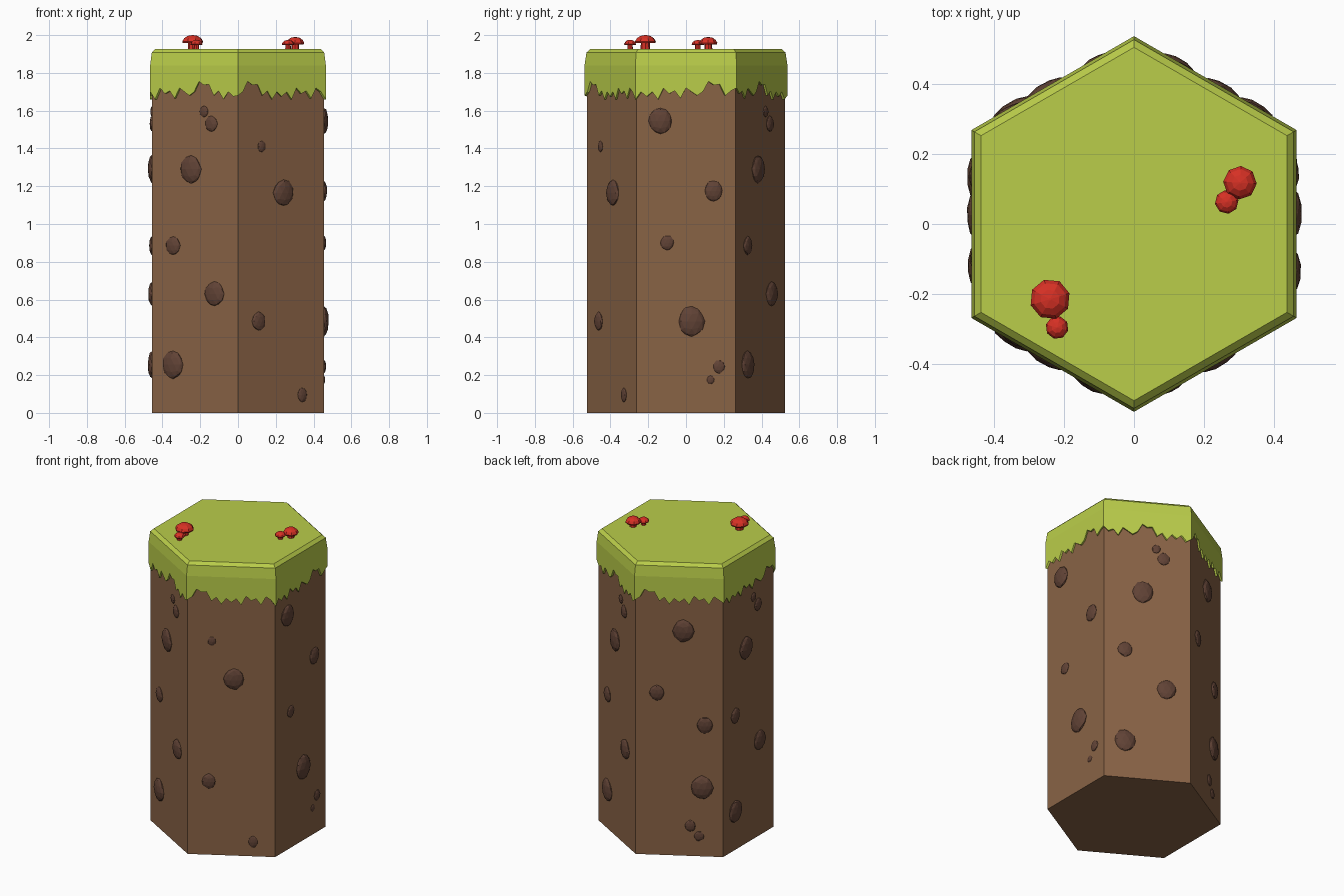
import bpy, bmesh, math, random
from mathutils import Matrix, Vector

if "Cube" in bpy.data.objects:
    bpy.data.objects.remove(bpy.data.objects["Cube"])

random.seed(4)


def material(name, rgb):
    m = bpy.data.materials.new(name)
    m.diffuse_color = (*rgb, 1)
    m.use_nodes = True
    m.node_tree.nodes["Principled BSDF"].inputs["Base Color"].default_value = m.diffuse_color
    return m


DIRT = material("dirt brown", (0.25, 0.125, 0.06))
STONE = material("dark stone", (0.118, 0.055, 0.036))
GRASS = material("grass green", (0.49, 0.61, 0.068))
RED = material("mushroom red", (0.68, 0.03, 0.018))


def finish(name, bm, mat):
    bmesh.ops.recalc_face_normals(bm, faces=bm.faces[:])
    me = bpy.data.meshes.new(name)
    bm.to_mesh(me)
    bm.free()
    me.materials.append(mat)
    ob = bpy.data.objects.new(name, me)
    bpy.context.collection.objects.link(ob)
    return ob


def lathe(name, profile, sides, mat, centre=(0, 0), turn=0.0):
    """Closed faceted solid from (radius, z) rings, capped at both ends."""
    bm = bmesh.new()
    rings = []
    for r, z in profile:
        rings.append([bm.verts.new((centre[0] + r * math.cos(turn + k * math.tau / sides),
                                    centre[1] + r * math.sin(turn + k * math.tau / sides), z))
                      for k in range(sides)])
    for a, b in zip(rings, rings[1:]):
        for k in range(sides):
            n = (k + 1) % sides
            bm.faces.new((a[k], a[n], b[n], b[k]))
    bm.faces.new(rings[0][::-1])
    bm.faces.new(rings[-1])
    return finish(name, bm, mat)


# Hexagonal dirt column, corners on the y axis
R = 0.525
APOTHEM = R * math.cos(math.pi / 6)
lathe("dirt_column", [(R, 0), (R, 1.84)], 6, DIRT, turn=math.pi / 2)

# Grass cap: bevelled hexagon with a ragged skirt hanging over the dirt
JAG = [1.68, 1.70, 1.755, 1.735, 1.74, 1.68, 1.705, 1.66, 1.70, 1.675,
       1.70, 1.66, 1.72, 1.69, 1.705, 1.665, 1.72, 1.70]


def hexagon(r):
    return [Vector((r * math.cos(math.pi / 2 + k * math.pi / 3),
                    r * math.sin(math.pi / 2 + k * math.pi / 3), 0)) for k in range(6)]


bm = bmesh.new()
rings = [[bm.verts.new(c + Vector((0, 0, z))) for c in hexagon(r)]
         for r, z in ((0.505, 1.927), (0.527, 1.908), (0.537, 1.84))]
bm.faces.new(rings[0])
for a, b in zip(rings, rings[1:]):
    for k in range(6):
        n = (k + 1) % 6
        bm.faces.new((a[k], a[n], b[n], b[k]))
outer, inner, upper = [], [], []
ho, hi = hexagon(0.537), hexagon(0.523)
for k in range(6):
    n = (k + 1) % 6
    shift = (0, 5, 10, 0, 7, 12)[k]
    for i in range(len(JAG)):
        t = i / len(JAG)
        z = JAG[(i + shift) % len(JAG)]
        po, pi_ = ho[k].lerp(ho[n], t), hi[k].lerp(hi[n], t)
        upper.append(rings[2][k] if i == 0 else bm.verts.new((po.x, po.y, 1.84)))
        outer.append(bm.verts.new((po.x, po.y, z)))
        inner.append(bm.verts.new((pi_.x, pi_.y, z)))
for i in range(len(outer)):
    j = (i + 1) % len(outer)
    bm.faces.new((upper[i], outer[i], outer[j], upper[j]))
    bm.faces.new((outer[i], inner[i], inner[j], outer[j]))
finish("grass_cap", bm, GRASS)

# Stones on each side: (position along side, height, half width, half height)
A = [(-.026, 1.29, .064, .075), (.10, 1.53, .037, .042), (.055, 1.595, .026, .03),
     (-.135, .885, .044, .05), (.118, .63, .058, .066), (-.135, .255, .064, .074)]
B = [(-.135, 1.545, .063, .071), (.145, 1.175, .048, .055), (-.10, .90, .036, .04),
     (.03, .485, .07, .08), (.175, .245, .031, .036), (.13, .175, .02, .022)]
C = [(-.118, 1.41, .025, .03), (.015, 1.165, .062, .07),
     (-.136, .485, .042, .05), (.13, .095, .028, .04)]
D = [(.024, 1.482, .066, .075), (-.135, 1.07, .046, .052), (.153, .866, .049, .056),
     (.135, .454, .068, .078), (.065, .198, .033, .038), (.118, .133, .03, .033)]
for angle, name, stones in ((0, "right", B), (60, "back_right", A), (120, "back_left", D),
                            (180, "left", A), (240, "front_left", A), (300, "front_right", C)):
    bm = bmesh.new()
    turn = Matrix.Rotation(math.radians(angle), 4, 'Z')
    for u, z, w, h in stones:
        spot = turn @ Matrix.Translation((APOTHEM, u, z)) @ Matrix.Diagonal((0.36 * w, w, h, 1))
        new = bmesh.ops.create_icosphere(bm, subdivisions=2, radius=1)["verts"]
        for v in new:
            v.co *= random.uniform(0.94, 1.04)
            v.co = spot @ v.co
    finish("stones_" + name, bm, STONE)

# Mushrooms in two pairs: (x, y, cap radius, cap rim height, top height)
for i, (x, y, r, rim, top) in enumerate(((-.24, -.215, .058, 1.957, 2.0),
                                         (-.22, -.296, .033, 1.947, 1.975),
                                         (.303, .118, .048, 1.951, 1.99),
                                         (.265, .063, .034, 1.947, 1.974))):
    h = top - rim
    lathe(f"mushroom_cap_{i + 1}",
          [(r * .5, rim + h * .08), (r * .93, rim), (r, rim + h * .2), (r * .82, rim + h * .6),
           (r * .48, rim + h * .9), (r * .06, top)], 8, RED, (x, y), 0.3 + i)
    lathe(f"mushroom_stem_{i + 1}", [(r * .45, 1.92), (r * .4, rim + h * .4)], 8, RED, (x, y))
